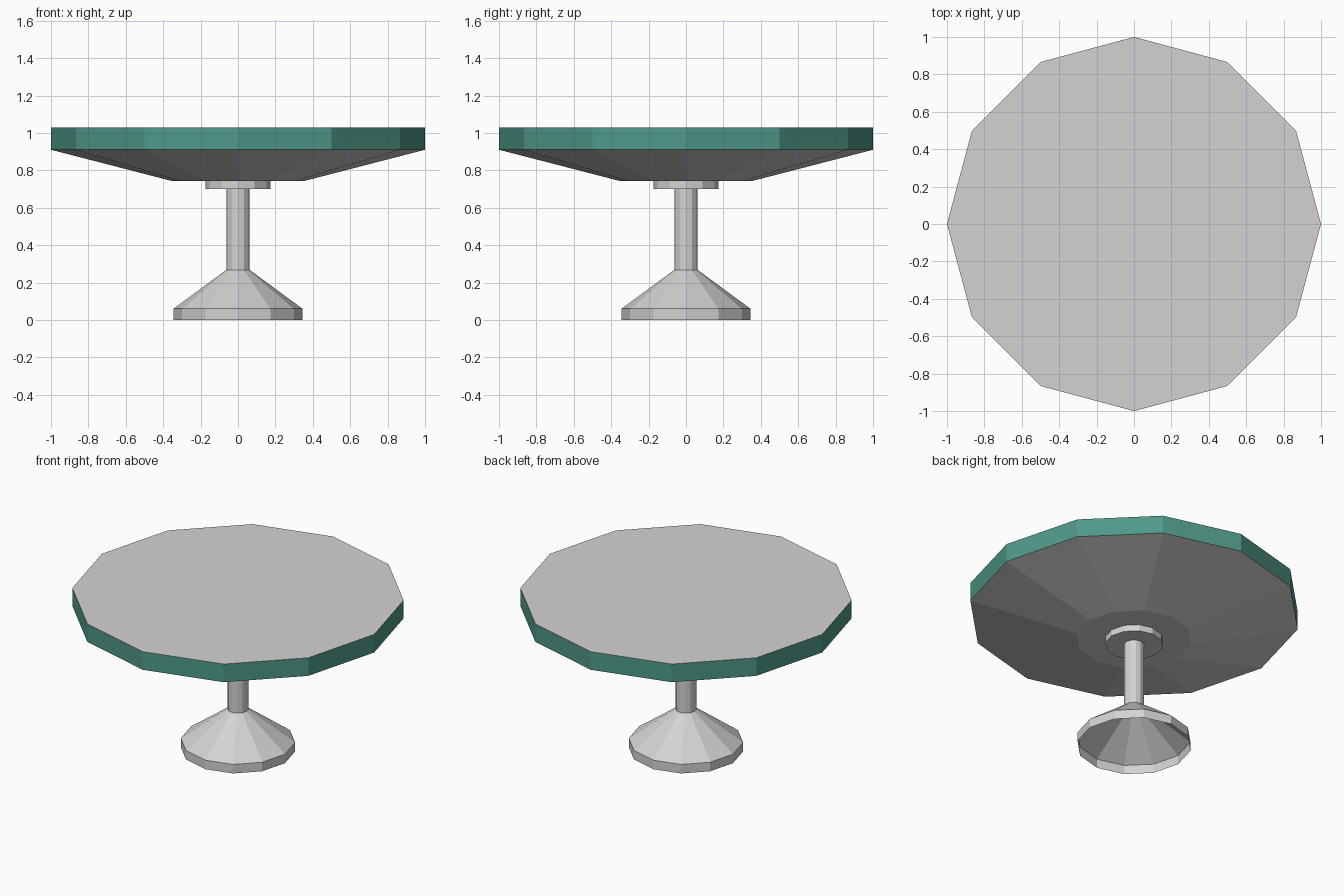
import bpy, bmesh, math

if "Cube" in bpy.data.objects:
    bpy.data.objects.remove(bpy.data.objects["Cube"])

SIDES = 12


def material(name, rgb):
    m = bpy.data.materials.new(name)
    m.diffuse_color = (*rgb, 1.0)
    m.use_nodes = True
    m.node_tree.nodes["Principled BSDF"].inputs["Base Color"].default_value = m.diffuse_color
    return m


GREY = material("warm light grey", (0.66, 0.65, 0.635))
GREEN = material("sea green", (0.078, 0.32, 0.25))


def lathe(name, profile, mats, cap_bottom=False, cap_top=False, band=None):
    """Turn (radius, z) points, bottom to top; profile segment 'band' uses the second material."""
    bm = bmesh.new()
    rings = []
    for r, z in profile:
        rings.append([bm.verts.new((r * math.cos(2 * math.pi * i / SIDES),
                                    r * math.sin(2 * math.pi * i / SIDES), z))
                      for i in range(SIDES)])
    for k in range(len(rings) - 1):
        lo, hi = rings[k], rings[k + 1]
        for i in range(SIDES):
            j = (i + 1) % SIDES
            f = bm.faces.new((lo[i], lo[j], hi[j], hi[i]))
            if k == band:
                f.material_index = 1
    if cap_bottom:
        bm.faces.new(rings[0][::-1])
    if cap_top:
        bm.faces.new(rings[-1])
    mesh = bpy.data.meshes.new(name)
    bm.to_mesh(mesh)
    bm.free()
    for m in mats:
        mesh.materials.append(m)
    ob = bpy.data.objects.new(name, mesh)
    bpy.context.collection.objects.link(ob)
    return ob


# Table top: flat centre underneath, sloping underside, green rim, grey top
lathe("table_top", [(0.35, 0.742), (1.0, 0.91), (1.0, 1.03)], [GREY, GREEN],
      cap_bottom=True, cap_top=True, band=1)

# Collar under the top
lathe("collar", [(0.175, 0.70), (0.175, 0.742)], [GREY], cap_bottom=True)

# Slim stem
lathe("stem", [(0.062, 0.268), (0.062, 0.70)], [GREY])

# Hollow flared foot, open underneath
lathe("foot", [(0.345, 0.0), (0.345, 0.06), (0.062, 0.268)], [GREY])
